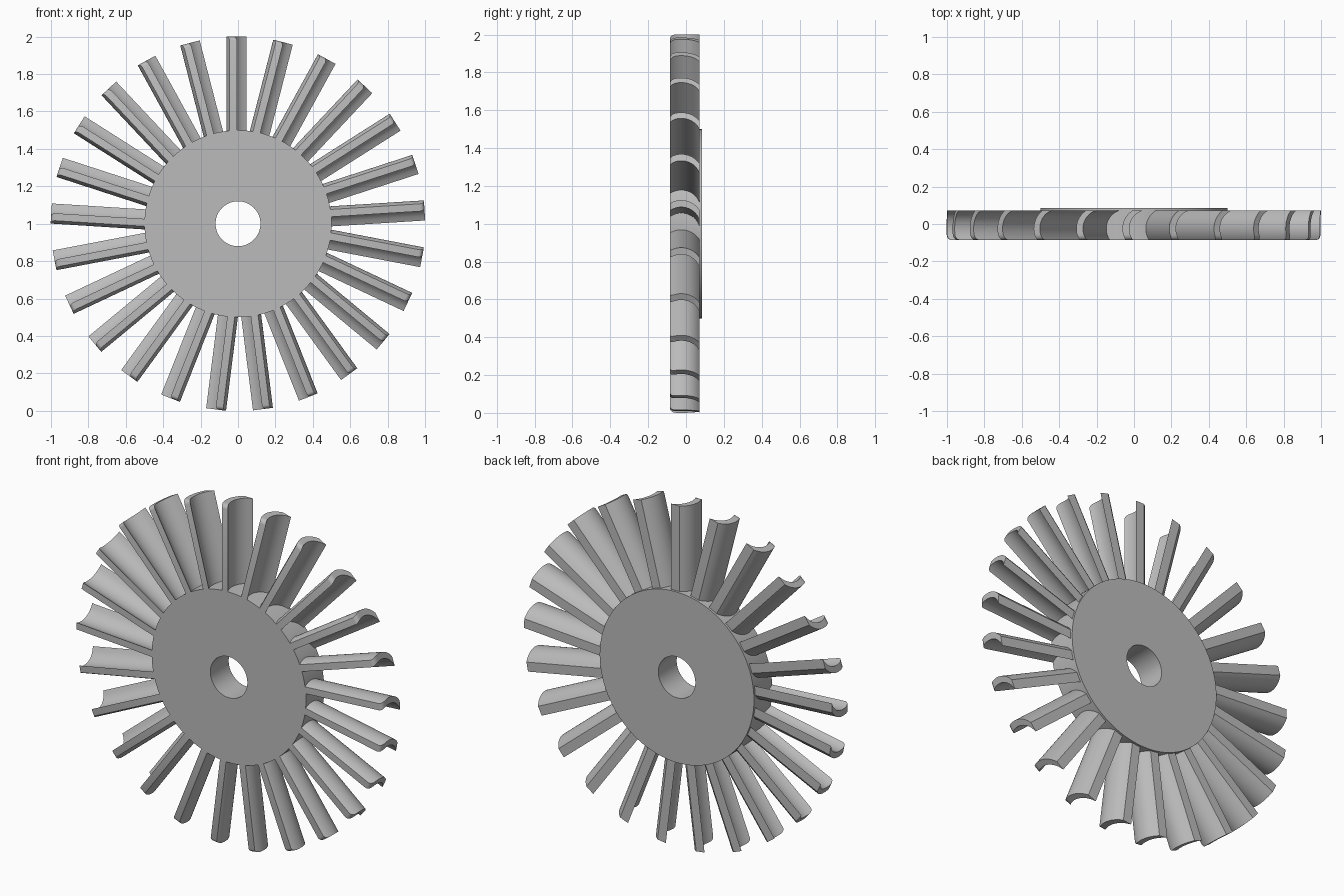
import bpy, bmesh, math
from mathutils import Matrix

if "Cube" in bpy.data.objects:
    bpy.data.objects.remove(bpy.data.objects["Cube"])

metal = bpy.data.materials.new("plain grey metal")
metal.use_nodes = True
GREY = (0.5, 0.5, 0.5, 1)
metal.diffuse_color = GREY
metal.node_tree.nodes["Principled BSDF"].inputs["Base Color"].default_value = GREY

BLADES = 25
FRONT, BACK, HUB_BACK = -0.085, 0.072, 0.085


def finish(name, bm):
    bmesh.ops.recalc_face_normals(bm, faces=bm.faces)
    mesh = bpy.data.meshes.new(name)
    bm.to_mesh(mesh)
    bm.free()
    mesh.materials.append(metal)
    ob = bpy.data.objects.new(name, mesh)
    bpy.context.collection.objects.link(ob)
    ob.location.z = 1
    bpy.ops.object.select_all(action='DESELECT')
    ob.select_set(True)
    bpy.context.view_layer.objects.active = ob
    bpy.ops.object.shade_smooth_by_angle(angle=math.radians(30))
    return ob


# Hub: thick disc with a bore, made by spinning its rectangular section
bm = bmesh.new()
section = [(0.12, FRONT), (0.5, FRONT), (0.5, HUB_BACK), (0.12, HUB_BACK)]
verts = [bm.verts.new((r, y, 0)) for r, y in section]
edges = [bm.edges.new((verts[i], verts[(i + 1) % 4])) for i in range(4)]
bmesh.ops.spin(bm, geom=verts + edges, cent=(0, 0, 0), axis=(0, 1, 0),
               angle=math.tau, steps=96, use_merge=True)
bmesh.ops.remove_doubles(bm, verts=bm.verts, dist=1e-5)
finish("hub", bm)


# Blade section: two arcs at a given depth, convex towards -x
def arc(y, peak, radius):
    return peak + radius - math.sqrt(radius ** 2 - (y + 0.025) ** 2)


# Blade tip: rounded over at the leading edge
def tip_radius(y):
    round_r = 0.03
    d = max(0, FRONT + round_r - y)
    return 1 - 0.7 * (round_r - math.sqrt(max(0, round_r ** 2 - d ** 2)))


def add_blade(bm, angle, steps=18):
    rows, new = [], []
    for i in range(steps + 1):
        y = FRONT + (BACK - FRONT) * (i / steps) ** 1.3
        outer, inner = arc(y, -0.062, 0.115), arc(y, -0.025, 0.102)
        ring = [(outer, y, 0.48), (outer, y, tip_radius(y)),
                (inner, y, tip_radius(y)), (inner, y, 0.48)]
        rows.append([bm.verts.new(p) for p in ring])
        new += rows[-1]
    for a, b in zip(rows, rows[1:]):
        for k in range(4):
            n = (k + 1) % 4
            bm.faces.new((a[k], a[n], b[n], b[k]))
    bm.faces.new(rows[0])
    bm.faces.new(rows[-1])
    bmesh.ops.transform(bm, matrix=Matrix.Rotation(angle, 4, 'Y'), verts=new)


# Ring of blades
bm = bmesh.new()
for i in range(BLADES):
    add_blade(bm, math.tau * i / BLADES)
finish("blades", bm)
